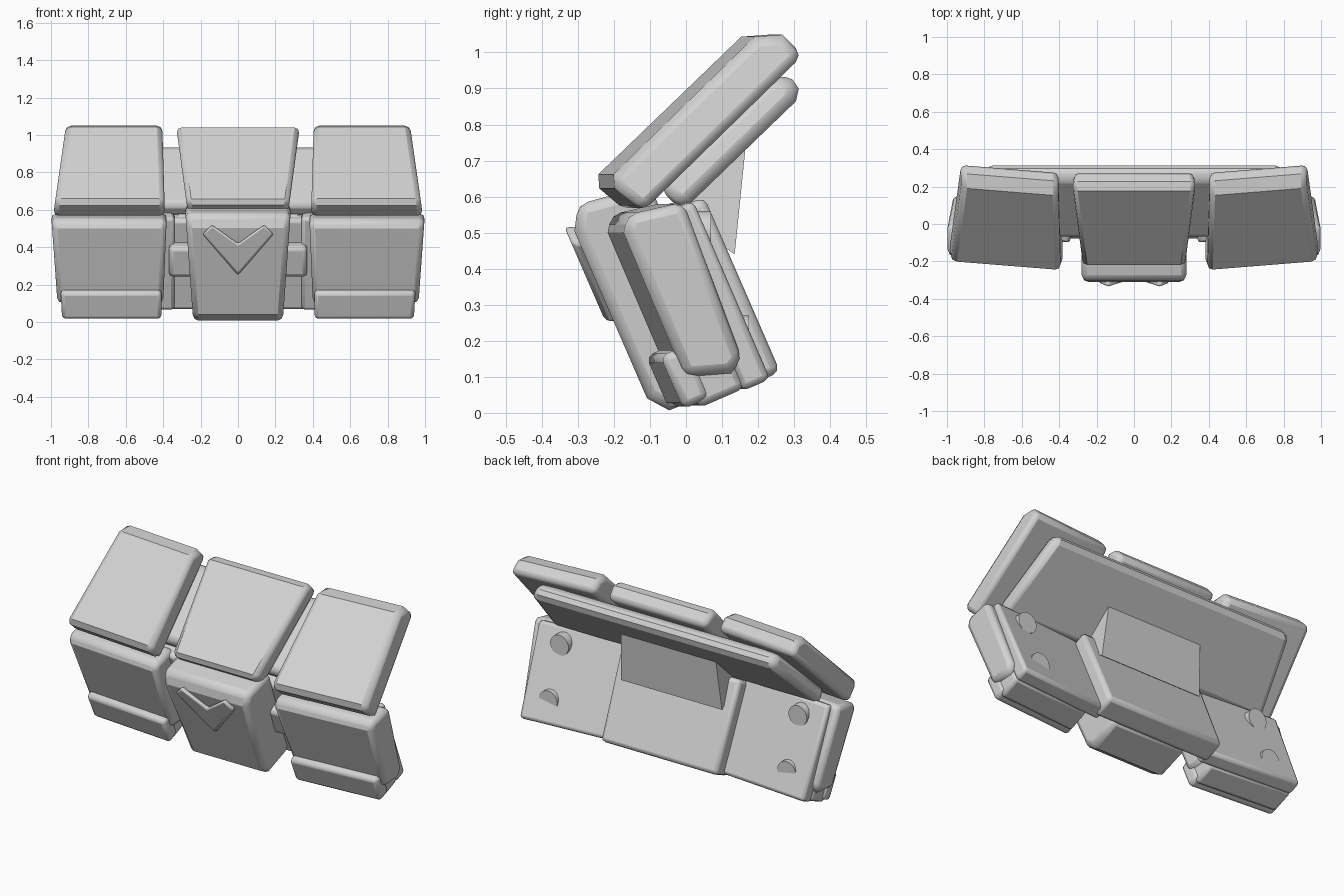
import bpy
import bmesh
import math
from mathutils import Vector

cube = bpy.data.objects.get("Cube")
if cube:
    bpy.data.objects.remove(cube, do_unlink=True)

grey = bpy.data.materials.new("light_grey")
grey.use_nodes = True
COLOUR = (0.65, 0.65, 0.65, 1)
grey.diffuse_color = COLOUR
grey.node_tree.nodes["Principled BSDF"].inputs["Base Color"].default_value = COLOUR

LOW = math.radians(23.5)    # lean of the lower row
HIGH = math.radians(44)     # slope of the upper row
YAW = 0.08                  # sweep of the side parts
SIDE_X = 0.69               # middle of a side part


def low(d, t):
    """Depth and height along the lower row, as y and z."""
    return (d * math.cos(LOW) - t * math.sin(LOW),
            d * math.sin(LOW) + t * math.cos(LOW))


def high(u, n):
    """Run and thickness along the upper row, as y and z."""
    return (u * math.cos(HIGH) - n * math.sin(HIGH),
            u * math.sin(HIGH) + n * math.cos(HIGH))


def rect(frame, a0, a1, b0, b1):
    return [frame(a0, b0), frame(a1, b0), frame(a1, b1), frame(a0, b1)]


def finish(obj, bevel, mirror):
    obj.data.materials.append(grey)
    bpy.context.view_layer.objects.active = obj
    for other in bpy.context.selected_objects:
        other.select_set(False)
    obj.select_set(True)
    if bevel:
        mod = obj.modifiers.new("Bevel", 'BEVEL')
        mod.width = bevel
        mod.segments = 2
        mod.limit_method = 'ANGLE'
        mod.angle_limit = math.radians(55)
    if mirror:
        obj.modifiers.new("Mirror", 'MIRROR')
    bpy.ops.object.shade_smooth_by_angle(angle=math.radians(25))


def prism(name, ring_a, ring_b, bevel, mirror=False):
    """Solid between two matching rings of points."""
    bm = bmesh.new()
    a = [bm.verts.new(p) for p in ring_a]
    b = [bm.verts.new(p) for p in ring_b]
    bm.faces.new(a)
    bm.faces.new(b[::-1])
    for i in range(len(a)):
        j = (i + 1) % len(a)
        bm.faces.new((a[j], a[i], b[i], b[j]))
    bmesh.ops.recalc_face_normals(bm, faces=bm.faces)
    mesh = bpy.data.meshes.new(name)
    bm.to_mesh(mesh)
    bm.free()
    obj = bpy.data.objects.new(name, mesh)
    bpy.context.collection.objects.link(obj)
    finish(obj, bevel, mirror)


def block(name, profile, bottom, top, bevel, side=False):
    """Side profile widened between x ranges at its bottom and its top."""
    z0 = min(z for y, z in profile)
    z1 = max(z for y, z in profile)
    rings = []
    for end in (0, 1):
        ring = []
        for y, z in profile:
            x = bottom[end] + (top[end] - bottom[end]) * (z - z0) / (z1 - z0)
            ring.append(Vector((x, y + (YAW * (x - SIDE_X) if side else 0), z)))
        rings.append(ring)
    prism(name, rings[0], rings[1], bevel, side)


def centre(name, profile, bottom, top, bevel):
    block(name, profile, (-bottom, bottom), (-top, top), bevel)


# Upper row: three sloping pads on one backing plate
side_pad = [high(*p) for p in ((.285, .50), (.275, .60), (.30, .63),
                               (.85, .63), (.91, .58), (.91, .50))]
block("upper_side_pad", side_pad, (.39, .99), (.405, .92), .028, side=True)
centre_pad = [high(*p) for p in ((.29, .50), (.28, .60), (.30, .625),
                                 (.85, .625), (.885, .59), (.885, .51))]
centre("upper_centre_pad", centre_pad, .265, .33, .028)
upper_plate = [high(*p) for p in ((.38, .41), (.38, .51), (.83, .51),
                                  (.855, .46), (.85, .43), (.82, .41))]
centre("upper_backing_plate", upper_plate, .88, .78, .035)

# Lower centre block with its raised chevron
centre_block = [low(*p) for p in ((-.083, .08), (-.083, .585), (-.045, .65),
                                  (.16, .62), (.16, .02), (-.04, .025))]
centre("lower_centre_block", centre_block, .24, .285, .03)
outline = [(0, .25), (.19, .47), (.14, .52), (0, .42), (-.14, .52), (-.19, .47)]


def on_face(d):
    return [Vector((x, (d - math.sin(LOW) * z) / math.cos(LOW), z))
            for x, z in outline]


prism("chevron_trim", on_face(-.07), on_face(-.104), .012)

# Lower side pads, each with a base, a foot strip and a back slab
side_profile = [(-.195, .5), (-.185, .55), (-.03, .585),
                (.135, .15), (.105, .11), (-.025, .10)]
block("lower_side_pad", side_profile, (.40, .965), (.38, 1.0), .028, side=True)
block("lower_side_base", rect(low, .02, .16, .005, .5),
      (.42, .93), (.41, .96), .02, side=True)
block("foot_strip", rect(low, -.02, .06, .02, .18),
      (.41, .94), (.41, .95), .02, side=True)
block("lower_side_slab", rect(low, .15, .235, 0, .54),
      (.34, .93), (.34, .95), .018, side=True)

# Centre slab, cross bracket and rear strut
centre("lower_centre_slab", rect(low, .15, .285, 0, .53), .38, .39, .022)
centre("cross_bracket", rect(low, .08, .17, .22, .40), .37, .37, .025)
centre("rear_strut", [(-.04, .56), (.135, .44), (.165, .735), (.10, .69)],
       .33, .31, 0)

# Round studs on the back of the side slabs
for label, y, z in (("lower", .175, .21), ("upper", .07, .50)):
    bpy.ops.mesh.primitive_cylinder_add(vertices=24, radius=.06, depth=.1)
    stud = bpy.context.object
    stud.name = label + "_rear_stud"
    for v in stud.data.vertices:
        x, up, along = v.co
        v.co = (x + .78, y - .05 - along, z + up)
    finish(stud, 0, True)
